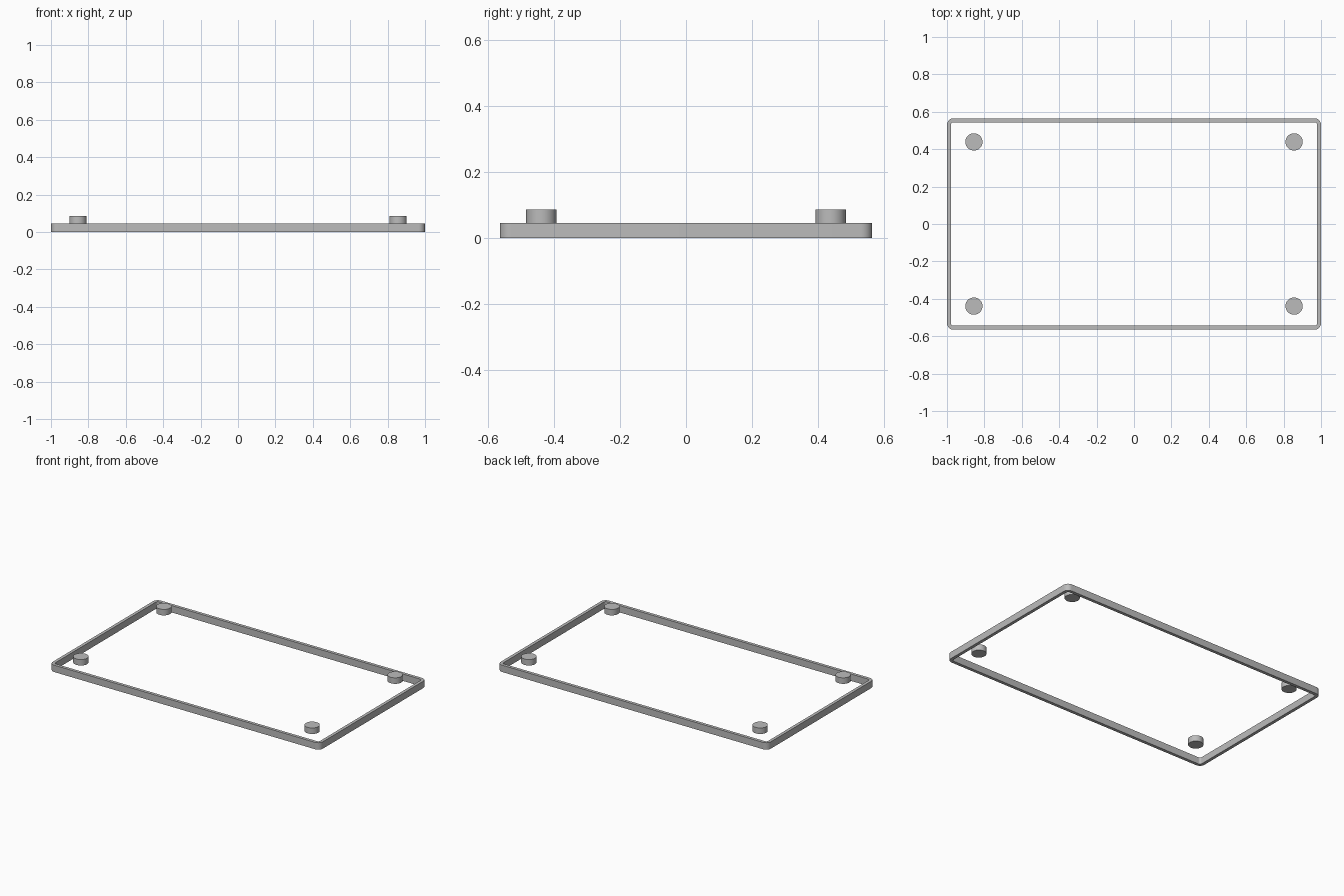
import bpy
import bmesh
from math import cos, sin, pi, radians

cube = bpy.data.objects.get("Cube")
if cube:
    bpy.data.objects.remove(cube, do_unlink=True)

HALF_X, HALF_Y = 1.0, 0.565
WALL, RADIUS = 0.021, 0.035
HEIGHT, PEG_TOP = 0.046, 0.086
PEG_X, PEG_Y, PEG_RADIUS = 0.856, 0.439, 0.046
STEPS = 8

grey = bpy.data.materials.new("light grey")
grey.use_nodes = True
colour = (0.5, 0.5, 0.5, 1)
grey.diffuse_color = colour
grey.node_tree.nodes["Principled BSDF"].inputs["Base Color"].default_value = colour


def finish(obj):
    obj.data.materials.append(grey)
    bpy.ops.object.select_all(action="DESELECT")
    obj.select_set(True)
    bpy.context.view_layer.objects.active = obj
    bpy.ops.object.shade_smooth_by_angle(angle=radians(30))


def rounded_loop(bm, inset, z):
    """Ring of vertices around a rounded rectangle."""
    r = RADIUS - inset
    cx, cy = HALF_X - RADIUS, HALF_Y - RADIUS
    ring = []
    for i, (sx, sy) in enumerate([(1, 1), (-1, 1), (-1, -1), (1, -1)]):
        for k in range(STEPS + 1):
            a = (i + k / STEPS) * pi / 2
            ring.append(bm.verts.new((sx * cx + r * cos(a), sy * cy + r * sin(a), z)))
    return ring


# Thin rectangular rim, open in the middle
bm = bmesh.new()
rings = [rounded_loop(bm, inset, z) for inset, z in
         [(0, 0), (0, HEIGHT), (WALL, HEIGHT), (WALL, 0)]]
for j, low in enumerate(rings):
    high = rings[(j + 1) % len(rings)]
    for k in range(len(low)):
        n = (k + 1) % len(low)
        bm.faces.new((low[k], low[n], high[n], high[k]))
bmesh.ops.recalc_face_normals(bm, faces=bm.faces)
mesh = bpy.data.meshes.new("rim")
bm.to_mesh(mesh)
bm.free()
rim = bpy.data.objects.new("rim", mesh)
bpy.context.collection.objects.link(rim)
finish(rim)

# Four round pegs, one near each corner, starting level with the rim's top
for side, sx in (("right", -1), ("left", 1)):
    for end, sy in (("front", -1), ("back", 1)):
        bpy.ops.mesh.primitive_cylinder_add(
            vertices=48, radius=PEG_RADIUS, depth=PEG_TOP - HEIGHT,
            location=(sx * PEG_X, sy * PEG_Y, (PEG_TOP + HEIGHT) / 2))
        peg = bpy.context.object
        peg.name = f"{end}_{side}_peg"
        finish(peg)
